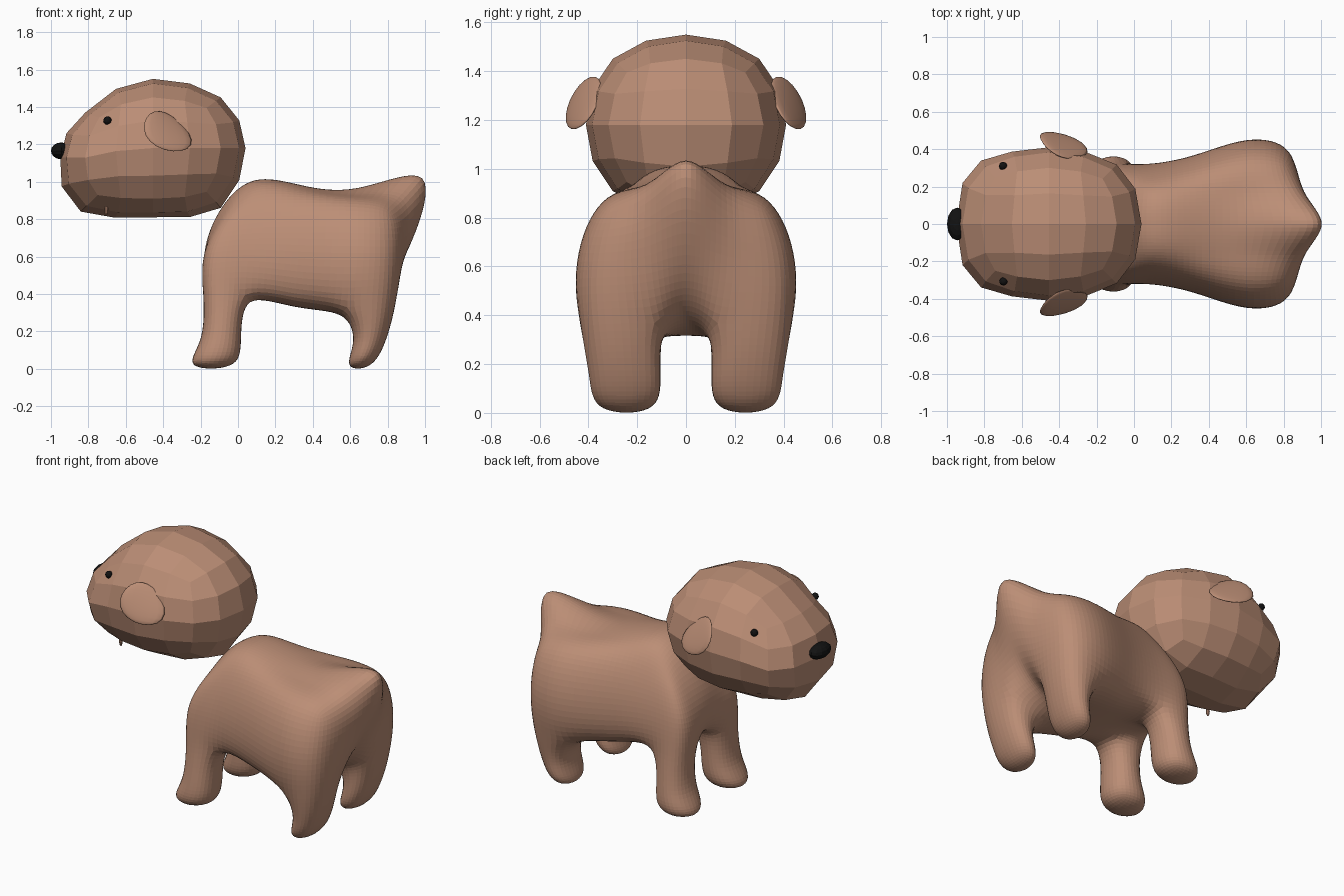
import bpy
import bmesh
from itertools import product
from mathutils import Matrix, Vector

default_cube = bpy.data.objects.get("Cube")
if default_cube:
    bpy.data.objects.remove(default_cube, do_unlink=True)


def make_material(name, rgb):
    mat = bpy.data.materials.new(name)
    mat.use_nodes = True
    mat.diffuse_color = (*rgb, 1)
    mat.node_tree.nodes["Principled BSDF"].inputs["Base Color"].default_value = (*rgb, 1)
    return mat


BROWN = make_material("warm brown", (0.5, 0.27, 0.18))
BLACK = make_material("black", (0.006, 0.006, 0.006))


def make_object(name, bm, mat):
    bmesh.ops.recalc_face_normals(bm, faces=bm.faces)
    mesh = bpy.data.meshes.new(name)
    bm.to_mesh(mesh)
    bm.free()
    mesh.materials.append(mat)
    obj = bpy.data.objects.new(name, mesh)
    bpy.context.collection.objects.link(obj)
    return obj


def subdivide(obj, levels):
    """Bake a subdivision surface into the mesh, using its plain subdivided points."""
    mod = obj.modifiers.new("Subdivision", "SUBSURF")
    mod.levels = mod.render_levels = levels
    mod.use_limit_surface = False
    bpy.context.view_layer.update()
    graph = bpy.context.evaluated_depsgraph_get()
    mesh = bpy.data.meshes.new_from_object(obj.evaluated_get(graph))
    obj.modifiers.clear()
    obj.data = mesh


def ellipsoid(name, centre, radii, mat, segments=12, rings=8, turn=Matrix(), smooth=False):
    bm = bmesh.new()
    bmesh.ops.create_uvsphere(bm, u_segments=segments, v_segments=rings, radius=1)
    matrix = Matrix.Translation(centre) @ turn @ Matrix.Diagonal((*radii, 1))
    bmesh.ops.transform(bm, matrix=matrix, verts=bm.verts)
    for f in bm.faces:
        f.smooth = smooth
    return make_object(name, bm, mat)


# Body cage: stations from chest to rump, each listing (x, z, half width) upwards
STATIONS = [
    [(-.32, -.01, .385), (-.19, .14, .37), (-.19, .38, .34), (-.205, .62, .32), (-.06, .82, .25)],
    [(.02, -.01, .385), (.025, .14, .37), (.03, .41, .32), (.05, .65, .31), (.08, .87, .25)],
    [None, None, (.30, .32, .33), (.32, .63, .375), (.32, .90, .29)],
    [(.55, -.01, .39), (.63, .14, .41), (.575, .305, .45), (.62, .62, .50), (.62, .92, .375)],
    [(.72, -.01, .39), (.80, .14, .40), (.86, .36, .435), (.87, .62, .435), (.84, .88, .33)],
]
INNER = (.10, .09, .10, .16, .16)
SPINE = (.89, 1.05, .99, .93, .93)
# Middle points that leave the regular layout: chest, crotch, rump, tail tip
SPECIAL = {(0, 2, 2): (-.13, .40), (0, 2, 4): (-.11, .89), (4, 2, 2): (.75, .45),
           (4, 1, 3): (.89, .62), (4, 3, 3): (.89, .62), (4, 2, 3): (.95, .66),
           (4, 1, 4): (.91, .925), (4, 3, 4): (.91, .925), (4, 2, 4): (1.17, 1.235)}


def cage_point(i, j, k):
    x, z, half = STATIONS[i][k]
    side = j - 2
    if abs(side) == 2:
        return x, half * side / 2, z
    if k == 4:
        z = SPINE[i] - .02 * abs(side)
    x, z = SPECIAL.get((i, j, k), (x, z))
    return x, INNER[k] * side, z


def filled(i, j, k):
    if not (0 <= i < 4 and 0 <= j < 4 and 0 <= k < 4):
        return False
    return k >= 2 or (i in (0, 3) and j in (0, 3))


# Body, legs and tail as one skin around the filled cells
bm = bmesh.new()
points = {}


def vertex(key):
    if key not in points:
        points[key] = bm.verts.new(cage_point(*key))
    return points[key]


for cell in product(range(4), repeat=3):
    if not filled(*cell):
        continue
    for axis, step in product(range(3), (0, 1)):
        neighbour = list(cell)
        neighbour[axis] += 2 * step - 1
        if filled(*neighbour):
            continue
        corners = []
        for u, w in ((0, 0), (1, 0), (1, 1), (0, 1)):
            key = list(cell)
            key[axis] += step
            key[(axis + 1) % 3] += u
            key[(axis + 2) % 3] += w
            corners.append(vertex(tuple(key)))
        bm.faces.new(corners)
body = make_object("body", bm, BROWN)
subdivide(body, 3)

# Head: a faceted rounded box with a full jaw, blunt ends and a sloping muzzle
bm = bmesh.new()
bmesh.ops.create_cube(bm, size=2.277)
head = make_object("head", bm, BROWN)
subdivide(head, 2)
for v in head.data.vertices:
    u, side, w = v.co
    x = -.455 + .495 * u
    z = 1.18 + .37 * w
    bluntness = .2
    if w < 0:
        z -= .17 * u * u * w * w
    if u < 0:
        bluntness = .45
        z -= .085 * min(1, 2 * u * u) * (.6 + .5 * w)
        if w < 0:
            x += .08 * u ** 3 * -w
    v.co = (x, .41 * side * (1 + bluntness * u ** 4), z)
for f in head.data.polygons:
    f.use_smooth = False

# Eyes and ears on both sides
for label, s in (("far", 1), ("near", -1)):
    found, spot, normal, face = head.closest_point_on_mesh(Vector((-.70, .31 * s, 1.33)))
    ellipsoid(label + "_eye", spot + normal * .008, (.022, .022, .022), BLACK)
    facing = Vector((.5, s, .5)).normalized()
    turn = Vector((0, s, 0)).rotation_difference(facing).to_matrix().to_4x4()
    centre = Vector((-.385, .42 * s, 1.27))
    ear = ellipsoid(label + "_ear", centre, (.13, .018, .118), BROWN, 16, 10, turn, True)
    # Narrow the ear towards its top and lean it forward
    for v in ear.data.vertices:
        rise = (v.co.z - centre.z) / .11
        v.co.x = centre.x + (v.co.x - centre.x) * (1 - .22 * rise) - .025 * rise

# Nose
ellipsoid("nose", (-.945, 0, 1.165), (.055, .088, .045), BLACK)

# Small tuft under the chin
ellipsoid("chin_tuft", (-.705, -.175, .85), (.01, .012, .032), BROWN, 8, 6)
